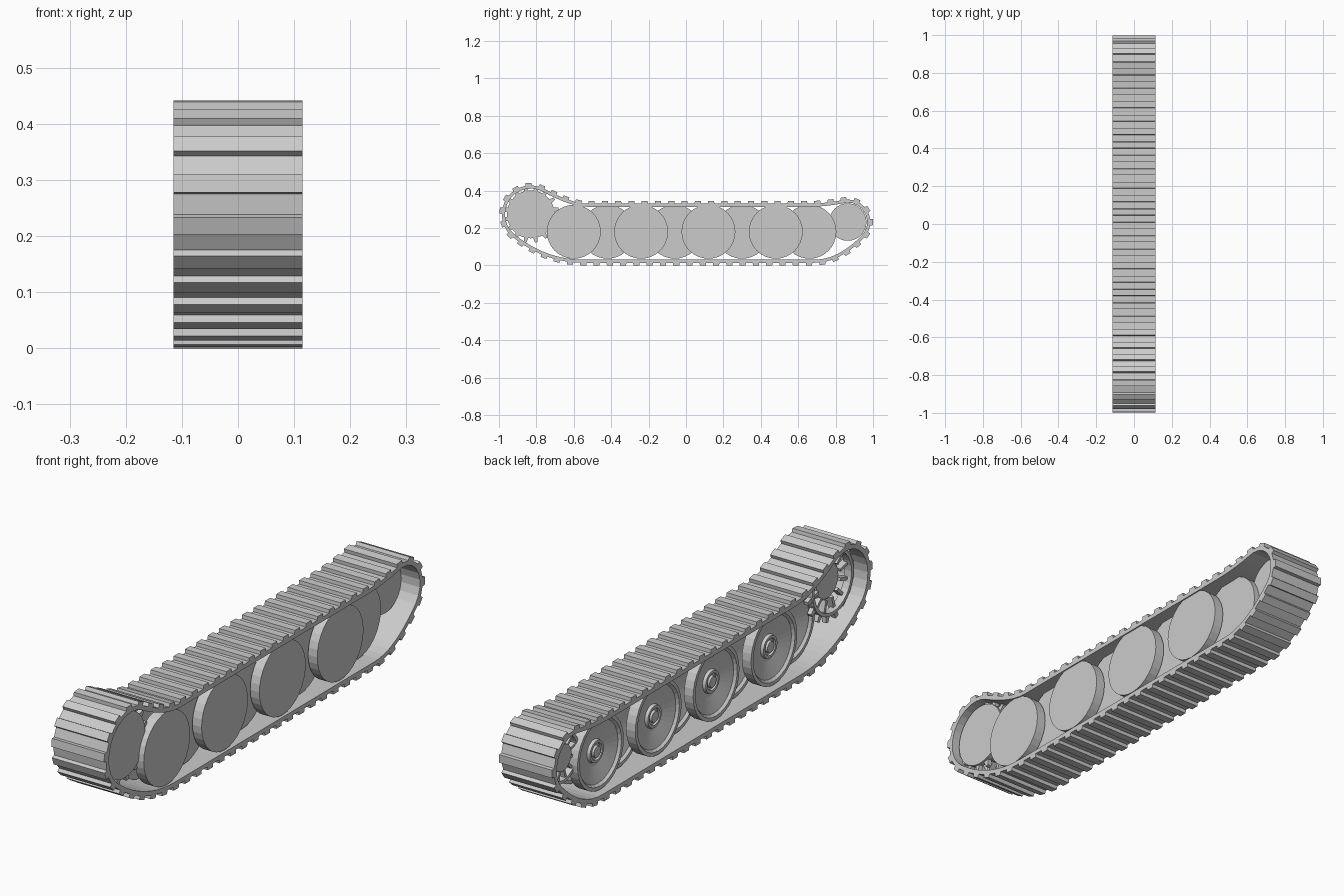
import bpy, bmesh, math
from mathutils import Vector

if "Cube" in bpy.data.objects:
    bpy.data.objects.remove(bpy.data.objects["Cube"])

grey = bpy.data.materials.new("plain grey")
grey.diffuse_color = (0.6, 0.6, 0.6, 1)
grey.use_nodes = True
grey.node_tree.nodes["Principled BSDF"].inputs["Base Color"].default_value = grey.diffuse_color

HALF = 0.115                      # half track width
SPR, SPR_R = (-0.83, 0.273), 0.155  # sprocket centre, track radius round it
IDL, IDL_R = (0.865, 0.232), 0.121
WHEEL_Z = 0.18


def finish(bm, name):
    bmesh.ops.recalc_face_normals(bm, faces=bm.faces)
    me = bpy.data.meshes.new(name)
    bm.to_mesh(me)
    bm.free()
    me.materials.append(grey)
    ob = bpy.data.objects.new(name, me)
    bpy.context.collection.objects.link(ob)
    return ob


def lathe(bm, profile, centre, n=32):
    """Spin (x, radius) points about the x axis through centre (y, z)."""
    rings = []
    for x, r in profile:
        if r == 0:
            rings.append([bm.verts.new((x, *centre))])
        else:
            rings.append([bm.verts.new((x, centre[0] + r * math.cos(2 * math.pi * i / n),
                                        centre[1] + r * math.sin(2 * math.pi * i / n)))
                          for i in range(n)])
    for a, b in zip(rings, rings[1:]):
        for i in range(n):
            j = (i + 1) % n
            vs = [a[i % len(a)], a[j % len(a)], b[j % len(b)], b[i % len(b)]]
            bm.faces.new(list(dict.fromkeys(vs)))


def prism(bm, pts, x0, x1):
    """Extrude a (y, z) polygon along x."""
    a = [bm.verts.new((x0, *p)) for p in pts]
    b = [bm.verts.new((x1, *p)) for p in pts]
    bm.faces.new(a)
    bm.faces.new(b[::-1])
    for i in range(len(pts)):
        j = (i + 1) % len(pts)
        bm.faces.new((a[i], b[i], b[j], a[j]))


def teeth(bm, centre, count, r0, r1, w0, w1, x0, x1):
    for k in range(count):
        t = 2 * math.pi * (k + 0.5) / count
        u = Vector((math.cos(t), math.sin(t)))
        v = Vector((-u.y, u.x))
        c = Vector(centre)
        prism(bm, [c + u * r0 - v * w0, c + u * r1 - v * w1,
                   c + u * r1 + v * w1, c + u * r0 + v * w0], x0, x1)


def arc(c, r, a0, a1, n=24):
    return [Vector((c[0] + r * math.cos(math.radians(a0 + (a1 - a0) * i / n)),
                    c[1] + r * math.sin(math.radians(a0 + (a1 - a0) * i / n))))
            for i in range(n + 1)]


def bezier(a, b, c, n=14):
    a, b, c = Vector(a), Vector(b), Vector(c)
    return [a * (1 - t) ** 2 + b * 2 * t * (1 - t) + c * t * t
            for t in (i / n for i in range(n + 1))]


# Track path, clockwise seen from +x
path = arc(SPR, SPR_R, 232, 65, 40)
path += bezier(path[-1], (-0.62, 0.333), (-0.53, 0.33))[1:]
path += bezier((0.64, 0.33), (0.75, 0.33), arc(IDL, IDL_R, 97, 97, 1)[0])
path += arc(IDL, IDL_R, 97, -45, 32)[1:]
path += bezier(path[-1], (0.819, 0.014), (0.69, 0.014))[1:]
path += bezier((-0.55, 0.014), (-0.754, 0.014), path[0])

# Even resampling: two steps per link
lens = [0.0]
for p, q in zip(path, path[1:]):
    lens.append(lens[-1] + (q - p).length)
total = lens[-1]
links = round(total / 0.071)


def at(s):
    s %= total
    for i in range(len(path) - 1):
        if lens[i + 1] > s:
            return path[i].lerp(path[i + 1], (s - lens[i]) / (lens[i + 1] - lens[i]))
    return path[0].copy()


def normal(s):
    d = (at(s + 0.004) - at(s - 0.004)).normalized()
    return Vector((-d.y, d.x))


# Track band
step = total / (2 * links)
bm = bmesh.new()
loops = []
for k in range(2 * links):
    p, n = at(k * step), normal(k * step)
    q = p - n * 0.017
    loops.append([bm.verts.new((x, *w)) for x, w in
                  ((-HALF, p), (HALF, p), (HALF, q), (-HALF, q))])
for k in range(2 * links):
    a, b = loops[k], loops[(k + 1) % (2 * links)]
    for i in range(4):
        j = (i + 1) % 4
        bm.faces.new((a[i], a[j], b[j], b[i]))
finish(bm, "track_band")

# Tread bars across the band
bm = bmesh.new()
for k in range(links):
    s0, s1 = 2 * k * step, (2 * k + 1) * step
    p, q, n = at(s0), at(s1), normal((s0 + s1) / 2)
    inset = (q - p) * 0.05
    prism(bm, [p - n * 0.003, p + n * 0.014 + inset,
               q + n * 0.014 - inset, q - n * 0.003], -HALF, HALF)
finish(bm, "track_treads")

# Road wheels: paired discs on an axle, alternate stations shifted sideways
for name, shift, first in (("outer", 0.0, -0.60), ("inner", -0.05, -0.42)):
    for k in range(4):
        c = (first + 0.36 * k, WHEEL_Z)
        bm = bmesh.new()
        # flat disc on the +x side
        lathe(bm, [(x + shift, r) for x, r in
                   ((0.11, 0), (0.11, 0.144), (0.07, 0.144), (0.07, 0.13),
                    (0.085, 0.12), (0.075, 0.045), (0.0, 0.04), (0.0, 0))], c)
        # dished disc with hub rings on the -x side
        lathe(bm, [(x + shift, r) for x, r in
                   ((0.0, 0), (0.0, 0.144), (-0.04, 0.144), (-0.04, 0.13),
                    (-0.03, 0.122), (-0.012, 0.06), (-0.012, 0.046), (-0.024, 0.043),
                    (-0.024, 0.033), (-0.016, 0.031), (-0.016, 0.023),
                    (-0.026, 0.021), (-0.026, 0))], c)
        finish(bm, f"road_wheel_{name}_{k + 1}")

# Drive sprocket: flat plate, drum and two toothed rings
bm = bmesh.new()
lathe(bm, [(0.088, 0), (0.088, 0.128), (0.065, 0.128), (0.06, 0.08),
           (-0.025, 0.078), (-0.035, 0.068), (-0.035, 0)], SPR)
teeth(bm, SPR, 16, 0.12, 0.152, 0.013, 0.007, 0.062, 0.08)
lathe(bm, [(-0.03, 0.115), (-0.03, 0.128), (-0.06, 0.128), (-0.06, 0.115),
           (-0.03, 0.115)], SPR)
teeth(bm, SPR, 16, 0.12, 0.152, 0.012, 0.007, -0.055, -0.037)
teeth(bm, SPR, 12, 0.07, 0.12, 0.006, 0.006, -0.045, -0.02)
finish(bm, "drive_sprocket")

# Idler: flat plate, hub and ribbed rim
bm = bmesh.new()
lathe(bm, [(0.036, 0), (0.036, 0.1), (-0.07, 0.1), (-0.07, 0.088), (-0.03, 0.085),
           (-0.03, 0.055), (-0.07, 0.052), (-0.07, 0)], IDL)
teeth(bm, IDL, 12, 0.045, 0.09, 0.005, 0.005, -0.066, -0.028)
finish(bm, "idler_wheel")
